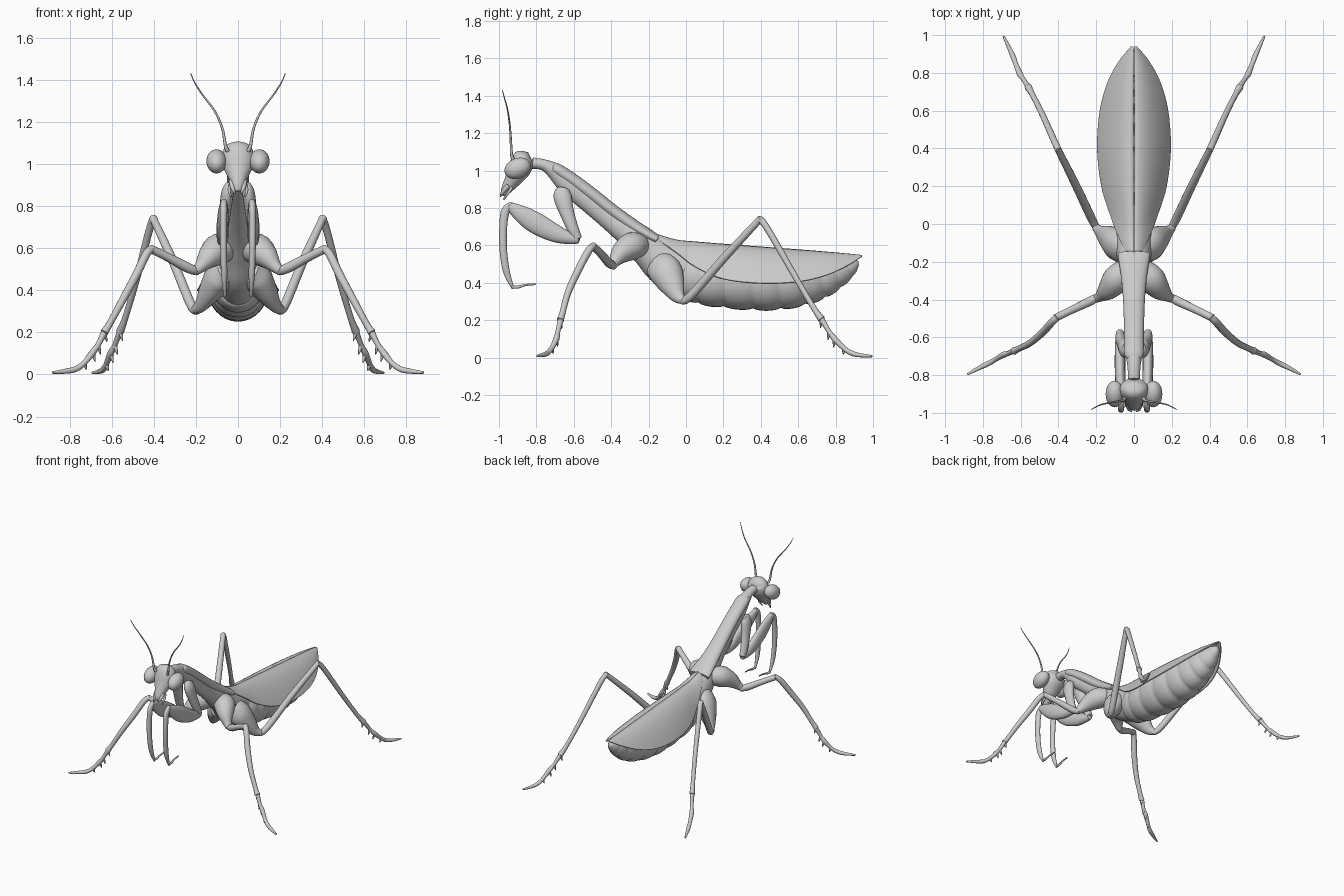
import bpy, math
from mathutils import Vector


def spline(rows, sub):
    """Catmull-Rom interpolation of rows of numbers."""
    out, n = [], len(rows)
    for i in range(n - 1):
        a, b, c, d = (rows[max(0, min(n - 1, i + k))] for k in (-1, 0, 1, 2))
        for s in range(sub):
            t = s / sub
            out.append([0.5 * (2 * q + (r - p) * t + (2 * p - 5 * q + 4 * r - w) * t * t
                        + (3 * q - p - 3 * r + w) * t ** 3) for p, q, r, w in zip(a, b, c, d)])
    out.append(list(rows[-1]))
    return out


def make(name, verts, faces, mirror=False, angle=50):
    me = bpy.data.meshes.new(name)
    me.from_pydata(verts, [], faces)
    me.shade_smooth()
    me.set_sharp_from_angle(angle=math.radians(angle))
    ob = bpy.data.objects.new(name, me)
    bpy.context.collection.objects.link(ob)
    if mirror:
        ob.modifiers.new("Mirror", 'MIRROR').use_mirror_merge = False
    return ob


def tube(name, rows, mirror=False, sub=5, sides=16, cap=0.5):
    """Loft along rows of (x, y, z, half width, half depth)."""
    rows = [tuple(r) if len(r) == 5 else tuple(r) + (r[3],) for r in rows]
    pts = spline(rows, sub)
    P = [Vector(p[:3]) for p in pts]
    verts, faces, n = [], [], len(pts)
    for i, p in enumerate(pts):
        t = (P[min(i + 1, n - 1)] - P[max(i - 1, 0)]).normalized()
        side = Vector((1, 0, 0))
        side = (side - t * side.dot(t)).normalized()
        up = side.cross(t)
        if i == 0:
            t0 = t
        for k in range(sides):
            a = 2 * math.pi * k / sides
            verts.append(P[i] + side * math.cos(a) * max(p[3], .001) + up * math.sin(a) * max(p[4], .001))
    for i in range(n - 1):
        for k in range(sides):
            k2 = (k + 1) % sides
            faces.append((i * sides + k, i * sides + k2, (i + 1) * sides + k2, (i + 1) * sides + k))
    verts += [P[0] - t0 * min(pts[0][3:]) * cap, P[-1] + t * min(pts[-1][3:]) * cap]
    m = n * sides
    for k in range(sides):
        k2 = (k + 1) % sides
        faces.append((m, k2, k))
        faces.append((m + 1, m - sides + k, m - sides + k2))
    return make(name, verts, faces, mirror)


# Body: thorax and pronotum shield
tube("thorax", [(0, -.82, 1.04, .032, .03), (0, -.76, 1.03, .034, .03), (0, -.7, .995, .042, .045),
                (0, -.63, .925, .046, .055), (0, -.5, .815, .045, .055), (0, -.4, .735, .05, .06),
                (0, -.3, .66, .068, .075), (0, -.2, .575, .085, .095), (0, -.1, .495, .1, .12),
                (0, .05, .435, .1, .13)], sides=24)
tube("pronotum", [(0, -.715, 1.02, .035, .022), (0, -.69, 1.005, .05, .034), (0, -.6, .945, .052, .036),
                  (0, -.5, .87, .054, .036), (0, -.4, .79, .058, .036), (0, -.3, .717, .066, .036),
                  (0, -.2, .655, .08, .032), (0, -.155, .632, .086, .026)], sides=24, cap=.1)

# Segmented abdomen: each segment swells and pinches at its joint
joints = [-.02, .08, .21, .36, .5, .62, .72, .8, .87, .915]
outline = spline([(-.02, .44, .105, .12), (.08, .427, .13, .142), (.21, .415, .14, .15), (.36, .41, .145, .157),
                  (.5, .41, .14, .155), (.62, .42, .125, .142), (.72, .437, .105, .122), (.8, .46, .08, .092),
                  (.87, .487, .05, .058), (.915, .51, .02, .02)], 8)
rings = []
for i, (y, z, w, h) in enumerate(outline):
    f = .93 + .08 * math.sin(math.pi * (i % 8) / 8) ** .6
    rings.append((0, y, z, w * f, h * f))
tube("abdomen", rings, sub=1, sides=32)

# Folded wings
rows = spline([(-.15, .655, .04, .63), (-.05, .627, .085, .56), (.05, .617, .122, .485), (.2, .605, .168, .42),
               (.4, .59, .19, .397), (.6, .575, .176, .405), (.75, .563, .135, .44), (.86, .553, .076, .49),
               (.94, .545, .01, .54)], 5)
N = 14
verts, faces = [], []
for y, zt, w, zl in rows:
    for k in range(N + 1):
        a = k / N
        verts.append((.002 + w * math.sin(a * math.pi / 2) ** .95, y, zl + (zt - zl) * (1 - math.sin(a * math.pi / 2) ** 1.8)))
for i in range(len(rows) - 1):
    for k in range(N):
        a = i * (N + 1) + k
        faces.append((a, a + 1, a + N + 2, a + N + 1))
wing = make("wing", verts, faces)
sol = wing.modifiers.new("Thickness", 'SOLIDIFY')
sol.thickness, sol.offset = .008, 0
wing.modifiers.new("Mirror", 'MIRROR').use_mirror_merge = False

# Head
tube("head", [(0, -.855, 1.085, .05, .035), (0, -.868, 1.065, .07, .058), (0, -.885, 1.02, .08, .062),
              (0, -.91, .975, .066, .052), (0, -.94, .93, .043, .038), (0, -.963, .895, .03, .027),
              (0, -.975, .872, .018, .015)], sides=24)
bpy.ops.mesh.primitive_uv_sphere_add(segments=28, ring_count=18, radius=1)
eye = bpy.context.object
eye.name = "eye"
for v in eye.data.vertices:
    x, y, z = v.co.x * .048, v.co.y * .073, v.co.z * .054
    c, s = math.cos(.4), math.sin(.4)
    v.co = (.102 + x, -.9 + y * c - z * s, 1.012 + y * s + z * c)
eye.data.shade_smooth()
eye.modifiers.new("Mirror", 'MIRROR')
tube("antenna", [(.05, -.925, 1.06, .01), (.06, -.933, 1.09, .008), (.075, -.937, 1.17, .006),
                 (.11, -.943, 1.25, .005), (.17, -.955, 1.33, .004), (.205, -.97, 1.385, .003),
                 (.225, -.982, 1.43, .002)], True, sides=8)
tube("mandible", [(.03, -.95, .92, .014), (.026, -.98, .885, .01), (.012, -.992, .86, .003)], True, sides=8)
tube("palp", [(.035, -.93, .91, .008), (.042, -.955, .875, .007), (.034, -.975, .845, .004)], True, sides=8)

# Grasping front legs
tube("front_coxa", [(.035, -.655, .9, .025, .035), (.05, -.66, .86, .03, .048), (.062, -.635, .77, .028, .038),
                    (.072, -.605, .69, .026, .031), (.074, -.58, .635, .022, .025)], True)
tube("front_femur", [(.073, -.575, .632, .02, .022), (.073, -.62, .638, .026, .032), (.074, -.7, .665, .028, .048),
                     (.073, -.8, .718, .028, .057), (.07, -.88, .768, .025, .046), (.067, -.945, .812, .018, .022)], True)
tube("front_tibia", [(.067, -.93, .82, .015, .016), (.068, -.965, .785, .017, .023), (.069, -.977, .7, .017, .021),
                     (.068, -.977, .58, .016, .02), (.065, -.96, .46, .014, .018), (.062, -.925, .37, .006, .007)], True)
tube("front_tarsus", [(.063, -.932, .378, .008), (.062, -.895, .378, .008), (.06, -.86, .388, .006),
                      (.058, -.805, .393, .005)], True, sides=8)

# Walking legs
tube("middle_coxa", [(.045, -.24, .6, .06), (.09, -.29, .595, .075), (.135, -.345, .56, .058),
                     (.175, -.38, .515, .032), (.2, -.395, .492, .022)], True)
tube("hind_coxa", [(.05, -.15, .5, .06, .08), (.09, -.11, .46, .072, .09), (.135, -.075, .39, .055, .07),
                   (.175, -.045, .33, .032, .04), (.205, -.015, .305, .02, .02)], True)
legs = {
    "middle": ([(.19, -.385, .49, .02), (.235, -.41, .505, .024), (.33, -.455, .555, .021), (.415, -.497, .597, .02)],
               [(.405, -.492, .6, .018), (.435, -.52, .572, .02), (.485, -.575, .47, .02), (.55, -.63, .35, .018),
                (.61, -.66, .24, .016), (.635, -.672, .2, .02)],
               [(.635, -.67, .2, .016), (.665, -.685, .14, .013), (.69, -.692, .105, .016), (.73, -.715, .055, .013),
                (.77, -.738, .026, .014), (.82, -.762, .015, .012), (.88, -.795, .009, .006)]),
    "hind": ([(.195, -.025, .3, .018), (.225, .03, .335, .023), (.31, .21, .54, .022), (.405, .4, .745, .018)],
             [(.398, .39, .745, .018), (.42, .435, .69, .018), (.485, .58, .44, .016), (.535, .68, .27, .015),
              (.56, .725, .205, .02)],
             [(.56, .725, .205, .016), (.585, .765, .14, .012), (.605, .795, .1, .016), (.625, .845, .05, .013),
              (.64, .885, .024, .014), (.66, .93, .013, .011), (.69, .994, .008, .006)])}
for leg, (femur, tibia, tarsus) in legs.items():
    tube(leg + "_femur", femur, True, sides=12)
    tube(leg + "_tibia", tibia, True, sides=12)
    tube(leg + "_tarsus", tarsus, True, sides=12)
    # Small spurs under the ankle and foot joints
    inward = Vector((-.012, .006 if leg == "middle" else -.006, -.045))
    for j, (i, size) in enumerate(((0, 1), (1, 1), (2, 1), (3, .75))):
        p = Vector(tarsus[i][:3])
        q = p + inward * size
        tube(f"{leg}_spur_{j}", [(*p, .011), (*((p + q) / 2), .008), (*q, .002)], True, sub=2, sides=8)
